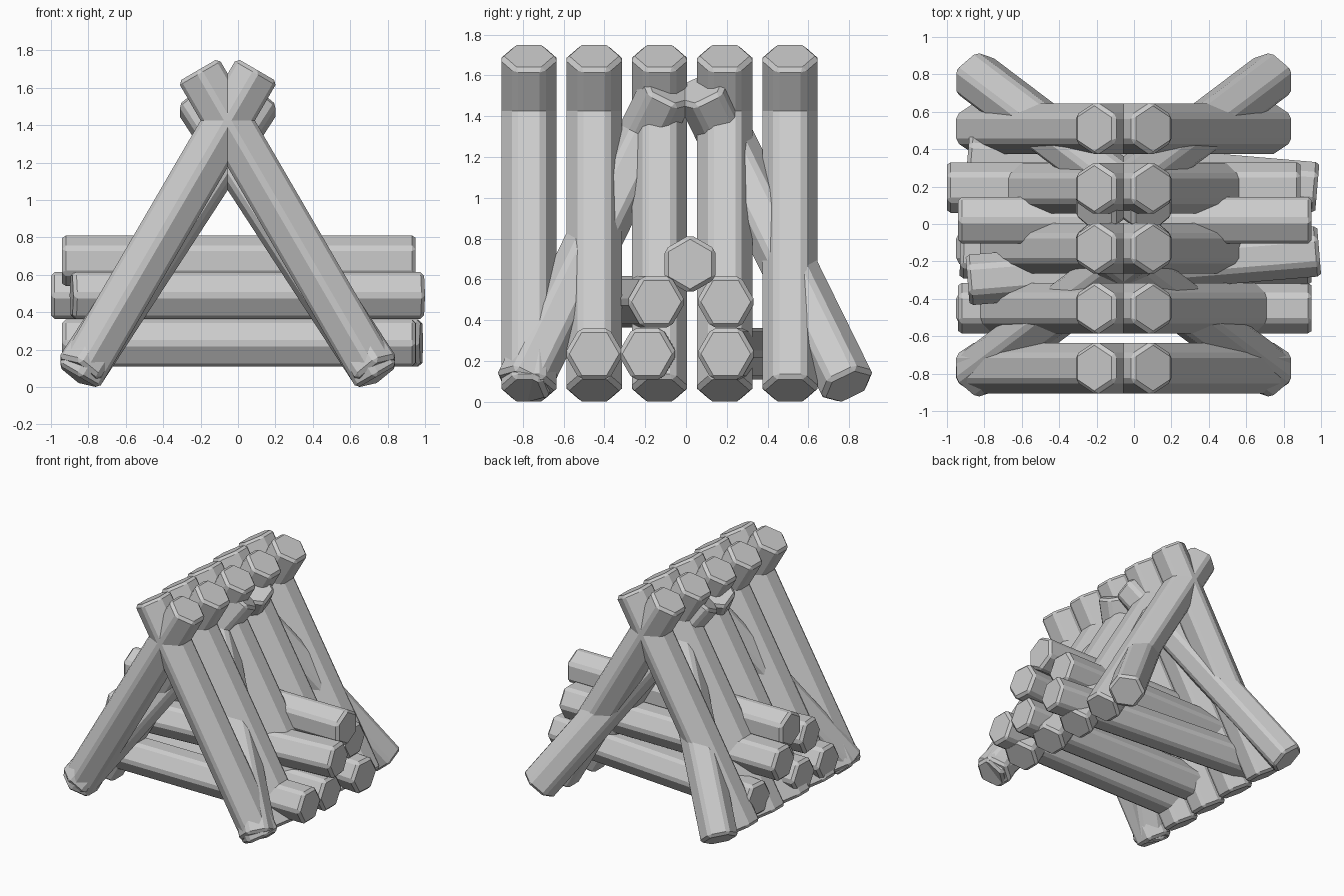
import bpy, bmesh, math
from mathutils import Vector, Matrix

if "Cube" in bpy.data.objects:
    bpy.data.objects.remove(bpy.data.objects["Cube"])

mat = bpy.data.materials.new("grey_wood")
mat.diffuse_color = (0.6, 0.6, 0.6, 1)
mat.use_nodes = True
mat.node_tree.nodes["Principled BSDF"].inputs["Base Color"].default_value = mat.diffuse_color

RADIUS = 0.145
BEVEL = 0.02


def log(name, start, end, corner):
    """Chamfered six-sided log from start to end, with a corner edge facing 'corner'."""
    start, end = Vector(start), Vector(end)
    axis = (end - start).normalized()
    u = Vector(corner)
    u = (u - axis * u.dot(axis)).normalized()
    v = axis.cross(u)
    rot = Matrix((u, v, axis)).transposed().to_4x4()
    mesh = bpy.data.meshes.new(name)
    bm = bmesh.new()
    bmesh.ops.create_cone(bm, cap_ends=True, segments=6, radius1=RADIUS, radius2=RADIUS,
                          depth=(end - start).length)
    # turn a corner onto local +x whatever the starting angle of the primitive
    p = bm.verts[:][0].co
    bmesh.ops.rotate(bm, verts=bm.verts, matrix=Matrix.Rotation(-math.atan2(p.y, p.x), 3, 'Z'))
    bmesh.ops.bevel(bm, geom=bm.edges[:], offset=BEVEL, segments=1, affect='EDGES')
    bm.transform(Matrix.Translation((start + end) / 2) @ rot)
    bmesh.ops.recalc_face_normals(bm, faces=bm.faces)
    bm.to_mesh(mesh)
    bm.free()
    mesh.materials.append(mat)
    ob = bpy.data.objects.new(name, mesh)
    bpy.context.collection.objects.link(ob)
    return ob


CX = -0.055            # ridge line
FOOT, TIP = 0.797, 0.157


def crossed_pair(name, foot_y, foot_z, top_y, top_z):
    """Two logs crossing near the top like an X-shaped trestle."""
    corner = Vector((0, top_z - foot_z, foot_y - top_y))
    for side, s in (("right", 1), ("left", -1)):
        log(f"{name}_{side}", (CX + s * FOOT, foot_y, foot_z),
            (CX - s * TIP, top_y, top_z), corner)


# upright trestles
for i in range(5):
    y = -0.77 + 0.32 * i
    crossed_pair(f"trestle_{i + 1}", y, 0.055, y, 1.695)

# slanting braces at front and back
crossed_pair("front_brace", -0.805, 0.075, -0.085, 1.54)
crossed_pair("back_brace", 0.795, 0.075, 0.075, 1.54)

# stacked horizontal logs: left end, right end, corner direction
Y, Z = (0, 1, 0), (0, 0, 1)
log("stack_top", (-0.94, 0.02, 0.675), (0.95, 0.02, 0.675), Z)
log("stack_middle_front", (-0.89, -0.30, 0.49), (0.99, -0.145, 0.49), Y)
log("stack_middle_back", (-1.0, 0.195, 0.49), (0.89, 0.195, 0.49), Y)
log("stack_bottom_front", (-0.94, -0.45, 0.235), (0.95, -0.45, 0.235), Y)
log("stack_bottom_middle", (-0.93, -0.155, 0.235), (0.95, -0.19, 0.235), Y)
log("stack_bottom_back", (-0.89, 0.355, 0.235), (0.98, 0.195, 0.235), Y)
